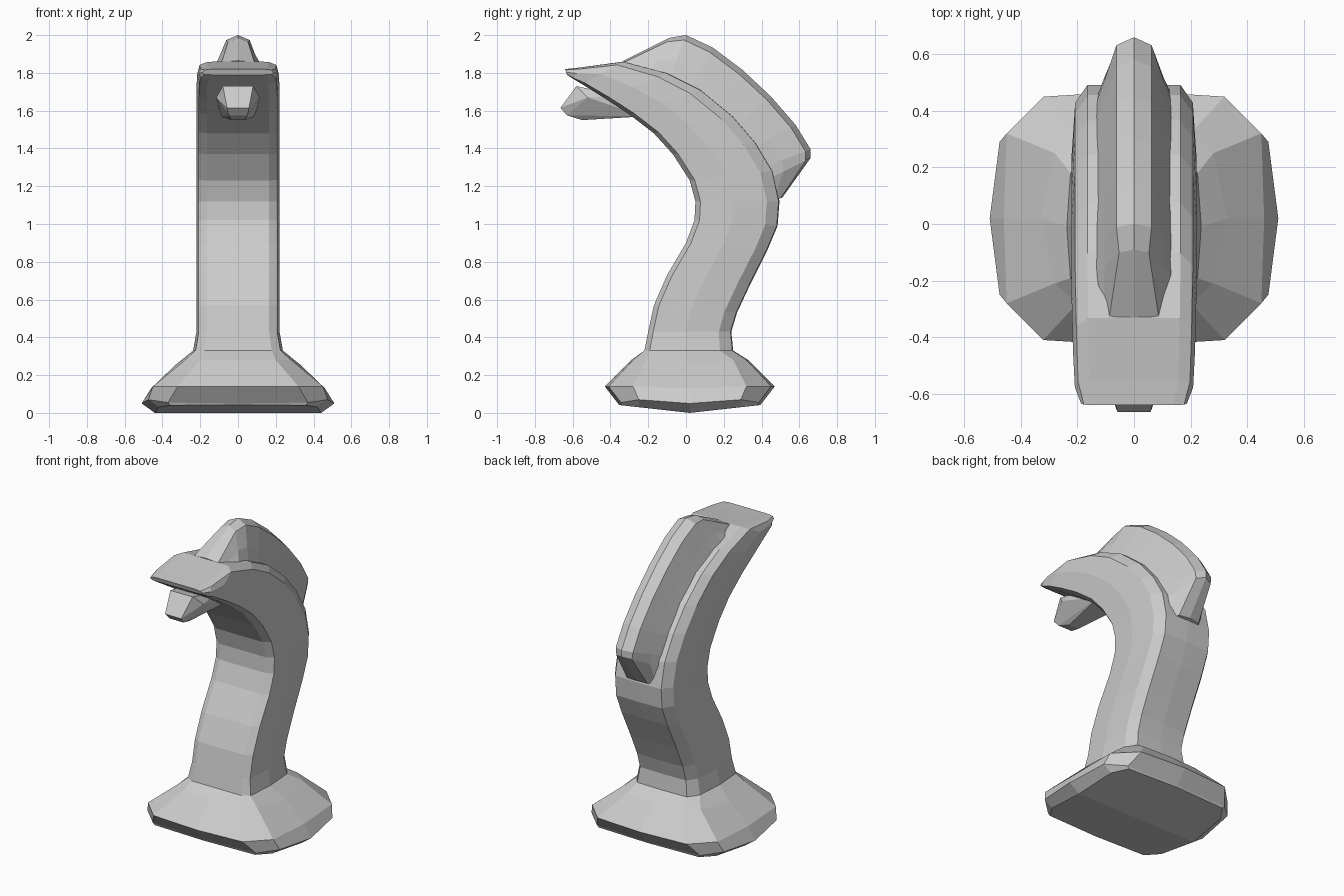
import bpy
import bmesh

cube = bpy.data.objects.get("Cube")
if cube:
    bpy.data.objects.remove(cube)

grey = bpy.data.materials.new("plain_grey")
grey.use_nodes = True
COLOUR = (0.6, 0.6, 0.6, 1)
grey.diffuse_color = COLOUR
grey.node_tree.nodes["Principled BSDF"].inputs["Base Color"].default_value = COLOUR


def finish(name, bm):
    bmesh.ops.remove_doubles(bm, verts=bm.verts, dist=0.0005)
    bmesh.ops.recalc_face_normals(bm, faces=bm.faces)
    mesh = bpy.data.meshes.new(name)
    bm.to_mesh(mesh)
    bm.free()
    mesh.materials.append(grey)
    obj = bpy.data.objects.new(name, mesh)
    bpy.context.collection.objects.link(obj)
    return obj


def loft(name, half_rings):
    """Skin mirrored half rings, whose first and last points lie on x = 0."""
    bm = bmesh.new()
    rings = []
    for half in half_rings:
        full = half + [(-x, y, z) for x, y, z in half[-2:0:-1]]
        rings.append([bm.verts.new(p) for p in full])
    count = len(rings[0])
    for a, b in zip(rings, rings[1:]):
        for i in range(count):
            j = (i + 1) % count
            bm.faces.new((a[i], a[j], b[j], b[i]))
    # End caps run in strips from side to side
    for ring in (rings[0], rings[-1]):
        for i in range(count // 2):
            strip = [ring[i], ring[i + 1], ring[-i - 1], ring[-i]]
            bm.faces.new(list(dict.fromkeys(strip)))
    return finish(name, bm)


def base_ring(front, corner, shoulder, side):
    """Half ring of the foot, repeated front to back about its centre line."""
    mid = 0.02
    pts = [(0, front[0], front[1]), corner, shoulder, side]
    return pts + [(x, 2 * mid - y, z) for x, y, z in pts[2::-1]]


# Foot, from the underside up
foot_rings = [
    base_ring((-0.355, 0.042), (0.36, -0.34, 0.04), (0.42, -0.25, 0.03), (0.44, 0.02, 0.0)),
    base_ring((-0.36, 0.05), (0.37, -0.345, 0.055), (0.475, -0.25, 0.07), (0.51, 0.02, 0.05)),
    base_ring((-0.43, 0.14), (0.32, -0.41, 0.14), (0.45, -0.28, 0.14), (0.46, 0.02, 0.13)),
    base_ring((-0.29, 0.28), (0.2, -0.28, 0.28), (0.28, -0.21, 0.28), (0.33, 0.02, 0.255)),
]

# Neck and head: front point, back point and width factor of each section
sections = [
    ((-0.22, 0.33), (0.25, 0.33), 1.08),
    ((-0.20, 0.43), (0.24, 0.43), 1),
    ((-0.17, 0.57), (0.27, 0.53), 1),
    ((-0.10, 0.73), (0.34, 0.68), 1),
    ((-0.00, 0.90), (0.43, 0.86), 1),
    ((0.045, 1.02), (0.485, 0.99), 1),
    ((0.05, 1.12), (0.495, 1.12), 1),
    ((0.02, 1.23), (0.46, 1.28), 1),
    ((-0.07, 1.37), (0.37, 1.43), 1),
    ((-0.17, 1.48), (0.25, 1.57), 1),
    ((-0.30, 1.58), (0.08, 1.71), 1),
    ((-0.43, 1.665), (-0.10, 1.80), 1),
    ((-0.55, 1.74), (-0.33, 1.86), 0.98),
    ((-0.60, 1.77), (-0.55, 1.83), 0.95),
    ((-0.63, 1.79), (-0.64, 1.82), 0.85),
]
outline = [(0, 0), (0.165, 0), (0.208, 0.06), (0.22, 0.45),
           (0.208, 0.85), (0.165, 0.99), (0, 1)]
neck_rings = [[(x * w, f[0] + (b[0] - f[0]) * t, f[1] + (b[1] - f[1]) * t)
               for x, t in outline] for f, b, w in sections]
loft("foot_neck_and_head", foot_rings + neck_rings)

# Crest along the back: ridge point and buried root point of each section
crest = [
    ((-0.33, 1.865), (-0.30, 1.78), 1.4),
    ((-0.09, 1.985), (-0.20, 1.78), 0.85),
    ((0.00, 2.00), (-0.10, 1.74), 1),
    ((0.14, 1.935), (0.00, 1.68), 1),
    ((0.30, 1.815), (0.12, 1.59), 1),
    ((0.45, 1.675), (0.24, 1.49), 1),
    ((0.58, 1.525), (0.33, 1.39), 1),
    ((0.66, 1.395), (0.38, 1.29), 1),
    ((0.66, 1.35), (0.40, 1.22), 0.9),
    ((0.51, 1.14), (0.42, 1.11), 1.2),
]
crest_outline = [(0, 0), (0.062, 0.1), (0.105, 0.55), (0.15, 1), (0, 1)]
loft("crest", [[(x * (w if t < 0.5 else 1),
                 r[0] + (k[0] - r[0]) * t, r[1] + (k[1] - r[1]) * t)
                for x, t in crest_outline] for r, k, w in crest])

# Faceted lower jaw
jaw = [(0.08, -0.58, 1.73), (0.058, -0.665, 1.615), (0.05, -0.63, 1.575),
       (0.035, -0.55, 1.55), (0.115, -0.52, 1.67), (0.06, -0.34, 1.575),
       (0.09, -0.22, 1.57), (0.1, -0.35, 1.68)]
bm = bmesh.new()
for x, y, z in jaw:
    for side in (-1, 1):
        bm.verts.new((x * side, y, z))
hull = bmesh.ops.convex_hull(bm, input=bm.verts)
unused = [v for v in bm.verts if not v.link_faces]
bmesh.ops.delete(bm, geom=unused, context="VERTS")
bmesh.ops.dissolve_limit(bm, angle_limit=0.05, verts=bm.verts, edges=bm.edges)
finish("lower_jaw", bm)
